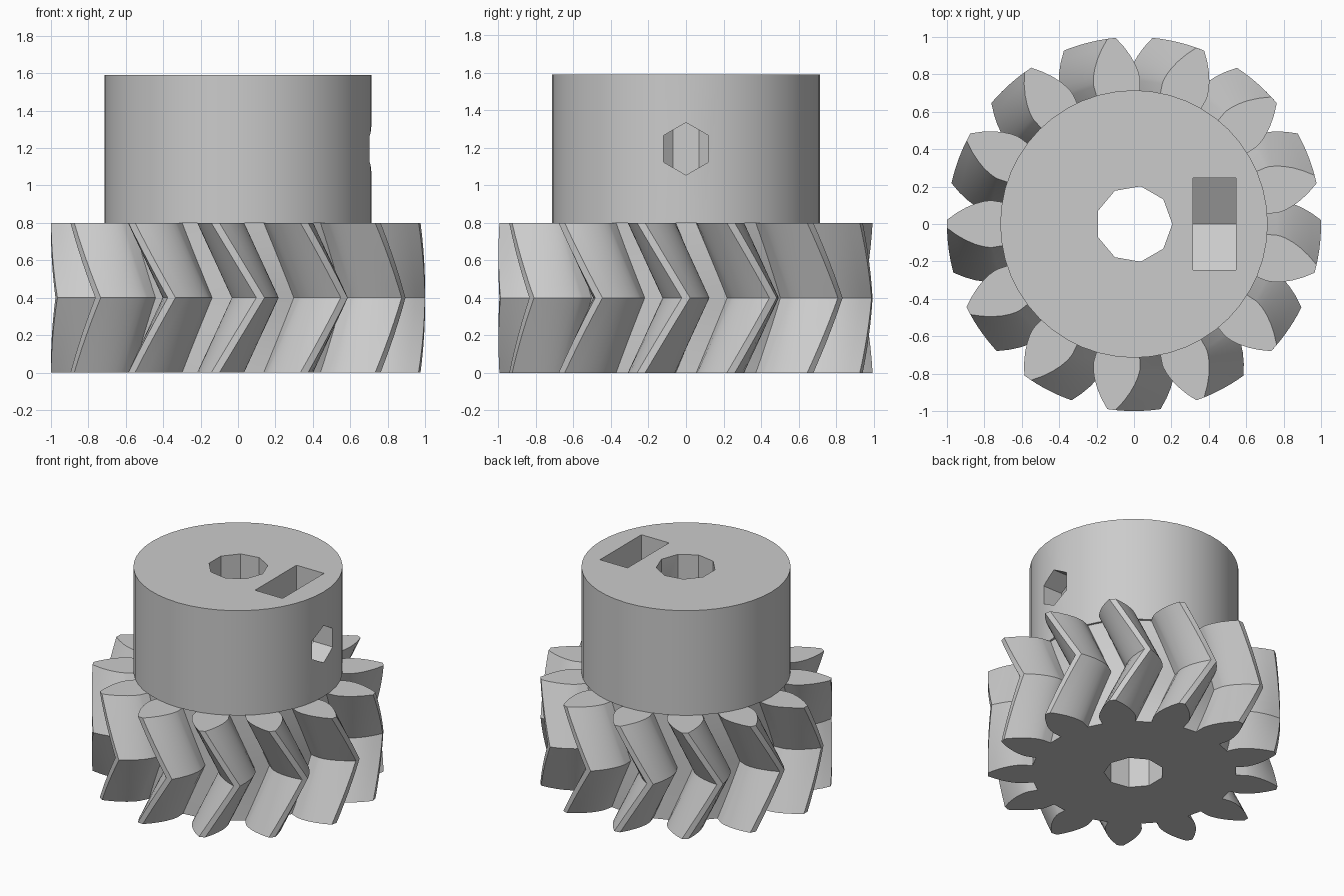
import bpy
import bmesh
from math import pi, cos, sin, tan, acos, sqrt, radians

old = bpy.data.objects.get("Cube")
if old:
    bpy.data.objects.remove(old, do_unlink=True)

# Single plain grey material
grey = bpy.data.materials.new("plain grey")
grey.use_nodes = True
colour = (0.6, 0.6, 0.6, 1)
grey.diffuse_color = colour
grey.node_tree.nodes["Principled BSDF"].inputs["Base Color"].default_value = colour

TEETH = 13
TIP = 1.0
MODULE = TIP / (TEETH / 2 + 1)
PITCH = MODULE * TEETH / 2
ROOT = PITCH - 1.25 * MODULE
PRESSURE = radians(28)
BASE = PITCH * cos(PRESSURE)
GEAR_H, TOP = 0.8, 1.59
HUB_R, BORE_R = 0.715, 0.205
START = radians(96.9)      # direction of one tooth on the end faces
TWIST = pi / TEETH         # extra turn at mid height


def loft(name, rings):
    """Closed solid through a stack of matching vertex rings."""
    bm = bmesh.new()
    layers = [[bm.verts.new(p) for p in ring] for ring in rings]
    n = len(layers[0])
    for low, high in zip(layers, layers[1:]):
        for i in range(n):
            j = (i + 1) % n
            bm.faces.new((low[i], low[j], high[j], high[i]))
    bm.faces.new(layers[0][::-1])
    bm.faces.new(layers[-1])
    bmesh.ops.recalc_face_normals(bm, faces=bm.faces)
    mesh = bpy.data.meshes.new(name)
    bm.to_mesh(mesh)
    bm.free()
    mesh.materials.append(grey)
    obj = bpy.data.objects.new(name, mesh)
    bpy.context.collection.objects.link(obj)
    return obj


def circle(r, n, start=0.0):
    return [(r * cos(start + 2 * pi * i / n), r * sin(start + 2 * pi * i / n))
            for i in range(n)]


def prism_z(name, pts, lo, hi):
    return loft(name, [[(x, y, z) for x, y in pts] for z in (lo, hi)])


def prism_x(name, pts, lo, hi):
    return loft(name, [[(x, y, z) for y, z in pts] for x in (lo, hi)])


def activate(obj):
    bpy.ops.object.select_all(action='DESELECT')
    obj.select_set(True)
    bpy.context.view_layer.objects.active = obj


def cut(obj, cutter):
    mod = obj.modifiers.new("cut", 'BOOLEAN')
    mod.operation = 'DIFFERENCE'
    mod.solver = 'EXACT'
    mod.object = cutter
    activate(obj)
    bpy.ops.object.modifier_apply(modifier=mod.name)
    bpy.data.objects.remove(cutter, do_unlink=True)


def involute(a):
    return tan(a) - a


def half_angle(r):
    """Half the angular thickness of a tooth at radius r."""
    a = acos(min(1, BASE / r))
    return pi / (2 * TEETH) + involute(PRESSURE) - involute(a)


# Gear outline: radial root, involute flanks, narrow tip
STEPS = 6
flank = [(ROOT, half_angle(BASE))]
for k in range(STEPS + 1):
    r = sqrt(BASE ** 2 + (TIP ** 2 - BASE ** 2) * (k / STEPS) ** 1.5)
    flank.append((r, half_angle(r)))
tooth = [(r, -a) for r, a in flank] + [(r, a) for r, a in reversed(flank)]
outline = [(r, START + 2 * pi * t / TEETH + a)
           for t in range(TEETH) for r, a in tooth]

# Herringbone gear: twist forward to mid height, then back
SLICES = 6
rings = []
for s in range(2 * SLICES + 1):
    turn = TWIST * (1 - abs(s / SLICES - 1))
    z = GEAR_H * s / (2 * SLICES)
    rings.append([(r * cos(a + turn), r * sin(a + turn), z) for r, a in outline])
gear = loft("herringbone_gear", rings)

# Hub cylinder
hub = prism_z("hub", circle(HUB_R, 48), GEAR_H, TOP)

# Nine-sided shaft bore through both parts
for part in (gear, hub):
    cut(part, prism_z("bore_cutter", circle(BORE_R, 9), -0.1, TOP + 0.1))

# Hexagonal set screw hole from the left side into the bore
SCREW_Z = 1.195
screw = [(y, z + SCREW_Z) for y, z in circle(0.14, 6, pi / 2)]
cut(hub, prism_x("screw_cutter", screw, 0, 1))

# Nut slot open at the top, pointed at the bottom
W, R = 0.247, 0.285
slot = [(-W, TOP + 0.1), (-W, SCREW_Z - R / 2), (0, SCREW_Z - R),
        (W, SCREW_Z - R / 2), (W, TOP + 0.1)]
cut(hub, prism_x("slot_cutter", slot, 0.315, 0.545))

for part in (gear, hub):
    activate(part)
    bpy.ops.object.shade_smooth_by_angle(angle=radians(30))
